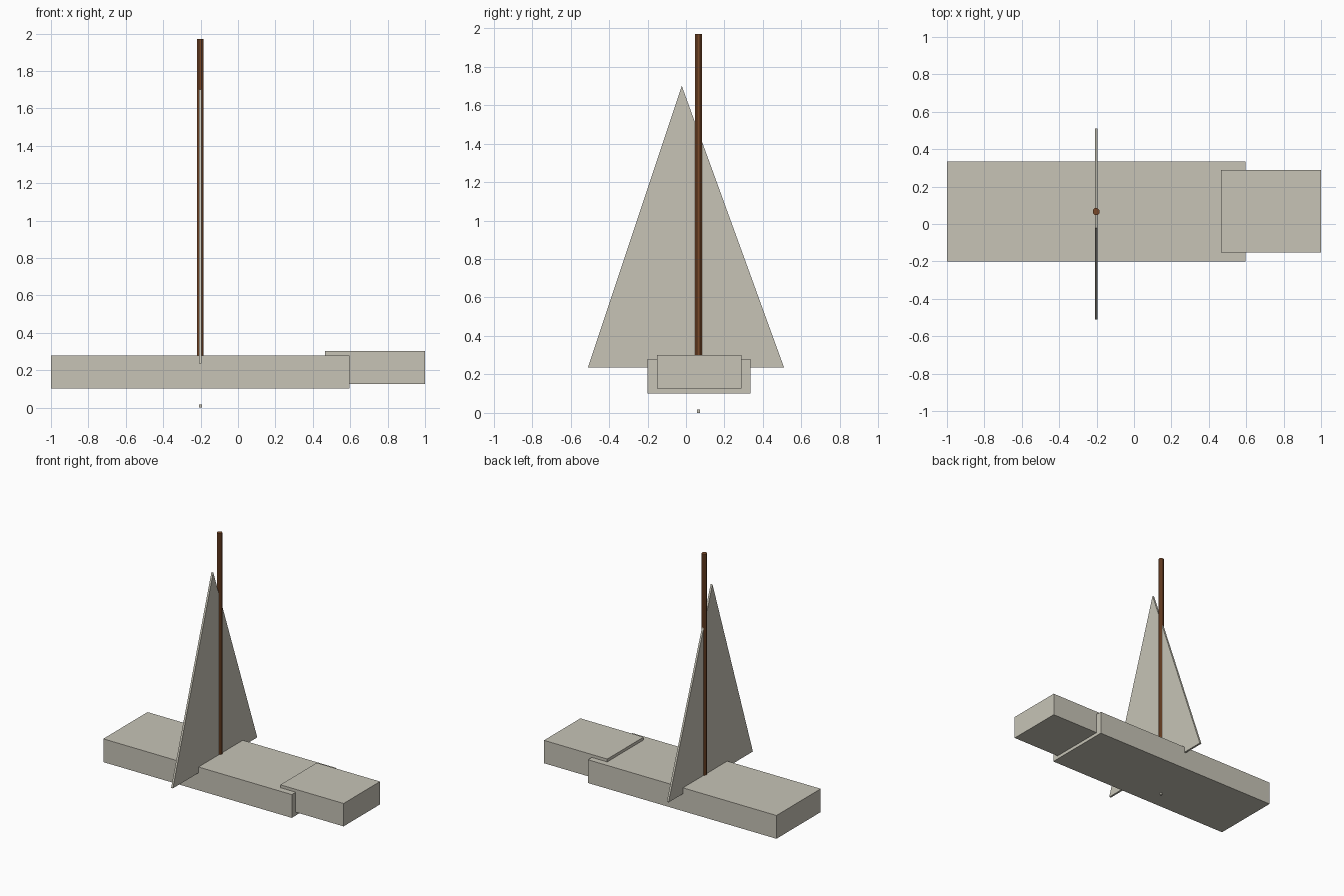
import bpy, bmesh
from mathutils import Matrix, Vector

if "Cube" in bpy.data.objects:
    bpy.data.objects.remove(bpy.data.objects["Cube"])


def material(name, rgb):
    m = bpy.data.materials.new(name)
    m.use_nodes = True
    color = (*rgb, 1)
    m.diffuse_color = color
    m.node_tree.nodes["Principled BSDF"].inputs["Base Color"].default_value = color
    return m


cream = material("cream", (0.57, 0.55, 0.47))
brown = material("wood_brown", (0.19, 0.066, 0.022))


def finish(name, bm, mat):
    bmesh.ops.recalc_face_normals(bm, faces=bm.faces)
    mesh = bpy.data.meshes.new(name)
    bm.to_mesh(mesh)
    bm.free()
    mesh.materials.append(mat)
    obj = bpy.data.objects.new(name, mesh)
    bpy.context.collection.objects.link(obj)
    return obj


def box(name, low, high, mat):
    low, high = Vector(low), Vector(high)
    bm = bmesh.new()
    place = Matrix.Translation((low + high) / 2) @ Matrix.Diagonal((*(high - low), 1))
    bmesh.ops.create_cube(bm, size=1, matrix=place)
    return finish(name, bm, mat)


# Hull and the raised block overlapping its end
box("hull", (-1, -0.2, 0.102), (0.595, 0.335, 0.28), cream)
box("bow_block", (0.465, -0.152, 0.127), (1, 0.288, 0.302), cream)

# Small peg beneath the mast
box("keel_peg", (-0.209, 0.057, 0), (-0.193, 0.073, 0.018), cream)

# Octagonal mast
mast_x, mast_y, foot, top = -0.202, 0.066, 0.2, 1.97
bm = bmesh.new()
place = Matrix.Translation((mast_x, mast_y, (foot + top) / 2)) @ Matrix.Rotation(0.3927, 4, "Z")
bmesh.ops.create_cone(bm, cap_ends=True, segments=8, radius1=0.02, radius2=0.02,
                      depth=top - foot, matrix=place)
finish("mast", bm, brown)

# Thin triangular sail
bm = bmesh.new()
profile = [(-0.51, 0.235), (0.51, 0.235), (-0.022, 1.7)]
face = bm.faces.new([bm.verts.new((-0.209, y, z)) for y, z in profile])
extruded = bmesh.ops.extrude_face_region(bm, geom=[face])["geom"]
bmesh.ops.translate(bm, vec=(0.015, 0, 0),
                    verts=[v for v in extruded if isinstance(v, bmesh.types.BMVert)])
finish("sail", bm, cream)
